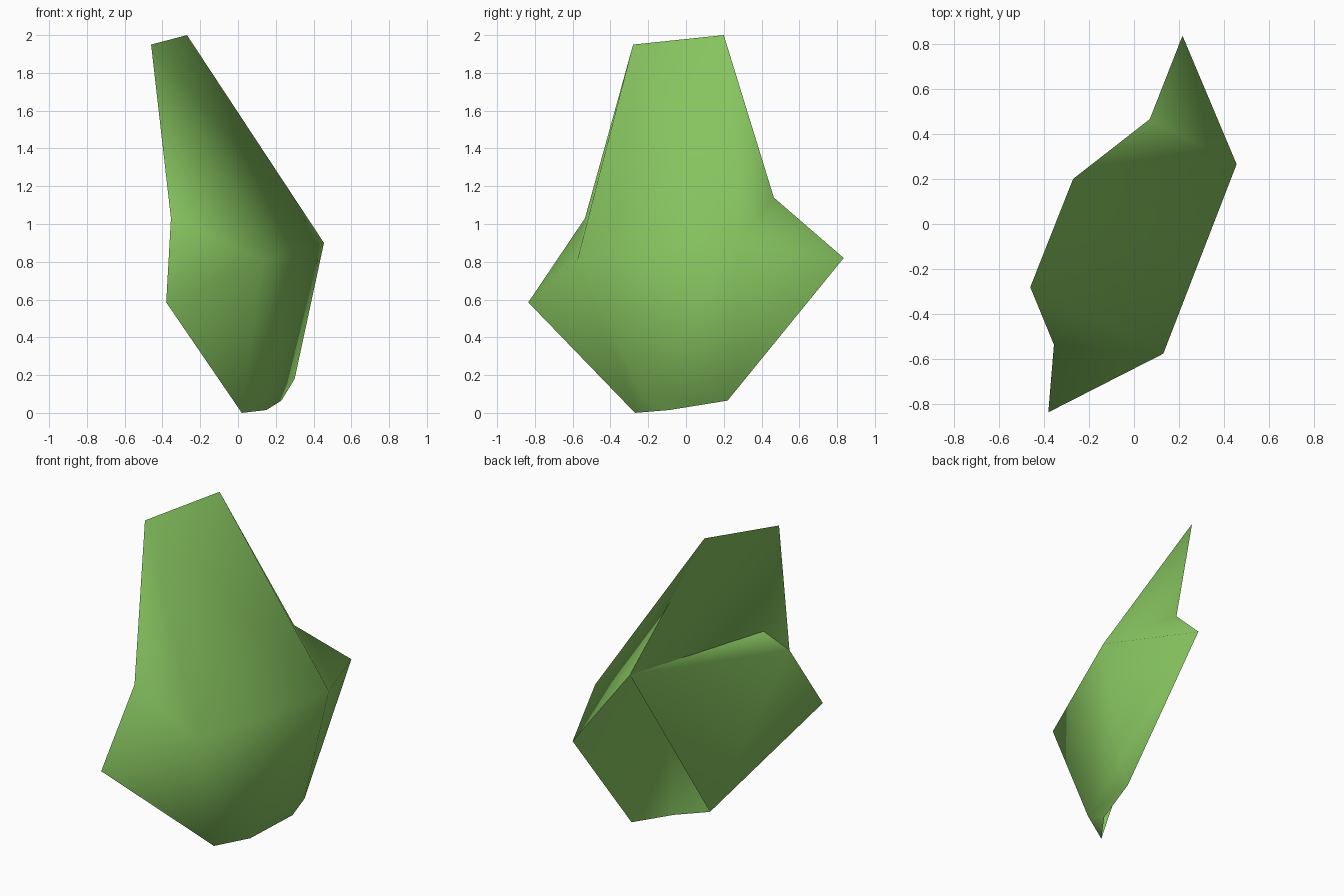
import bpy
import bmesh
import math

cube = bpy.data.objects.get("Cube")
if cube:
    bpy.data.objects.remove(cube, do_unlink=True)


def flat_material(name, colour):
    mat = bpy.data.materials.new(name)
    mat.use_nodes = True
    mat.diffuse_color = colour
    shader = next(n for n in mat.node_tree.nodes if n.type == "BSDF_PRINCIPLED")
    shader.inputs["Base Color"].default_value = colour
    shader.inputs["Roughness"].default_value = 0.9
    return mat


# Corners of the leaning faceted chunk
corners = {
    "top_front": (-.46, -.28, 1.95),
    "top_back": (-.27, .20, 2),
    "neck_front": (-.355, -.535, 1.03),
    "tip_front": (-.38, -.835, .585),
    "foot_front": (.02, -.27, 0),
    "foot_middle": (.15, -.09, .015),
    "foot_back": (.23, .22, .065),
    "tip_back": (.215, .835, .82),
    "neck_back": (.07, .465, 1.14),
    "belly_back": (.455, .265, .9),
    "belly_front": (.13, -.575, .81),
    "heel": (.30, .24, .18),
    "upper_hollow": (-.218, -.47, 1.138),
    "lower_hollow": (.22, -.12, .65),
    "foot_notch": (.155, -.23, .085),
}

# Bulging outer side, front and underside
outer_faces = [
    "top_front belly_front belly_back",
    "top_front belly_back top_back",
    "top_front neck_front belly_front",
    "neck_front tip_front belly_front",
    "tip_front foot_front belly_front",
    "foot_front foot_notch belly_front",
    "belly_front foot_notch belly_back",
    "foot_notch heel belly_back",
    "foot_notch foot_back heel",
    "top_back belly_back neck_back",
    "neck_back belly_back tip_back",
    "belly_back heel tip_back",
    "heel foot_back tip_back",
    "foot_front foot_middle foot_notch",
    "foot_middle foot_back foot_notch",
]

# Creased inner side: a ridge across the neck and a valley down to the foot
inner_faces = [
    "top_front top_back neck_back",
    "top_front neck_back upper_hollow",
    "upper_hollow neck_back neck_front",
    "top_front upper_hollow neck_front",
    "neck_front neck_back foot_front",
    "neck_front foot_front tip_front",
    "foot_front neck_back lower_hollow",
    "lower_hollow neck_back foot_back",
    "neck_back tip_back foot_back",
    "foot_front lower_hollow foot_middle",
    "foot_middle lower_hollow foot_back",
]

bm = bmesh.new()
verts = {name: bm.verts.new(co) for name, co in corners.items()}
for face in outer_faces + inner_faces:
    bm.faces.new([verts[name] for name in face.split()])
bmesh.ops.recalc_face_normals(bm, faces=bm.faces[:])
mesh = bpy.data.meshes.new("faceted_chunk")
bm.to_mesh(mesh)
bm.free()

mesh.materials.append(flat_material("leaf_green", (.24, .55, .115, 1)))
chunk = bpy.data.objects.new("faceted_chunk", mesh)
bpy.context.collection.objects.link(chunk)

# Soft shading with only the hardest creases kept
bpy.ops.object.select_all(action="DESELECT")
chunk.select_set(True)
bpy.context.view_layer.objects.active = chunk
bpy.ops.object.shade_smooth_by_angle(angle=math.radians(65))
